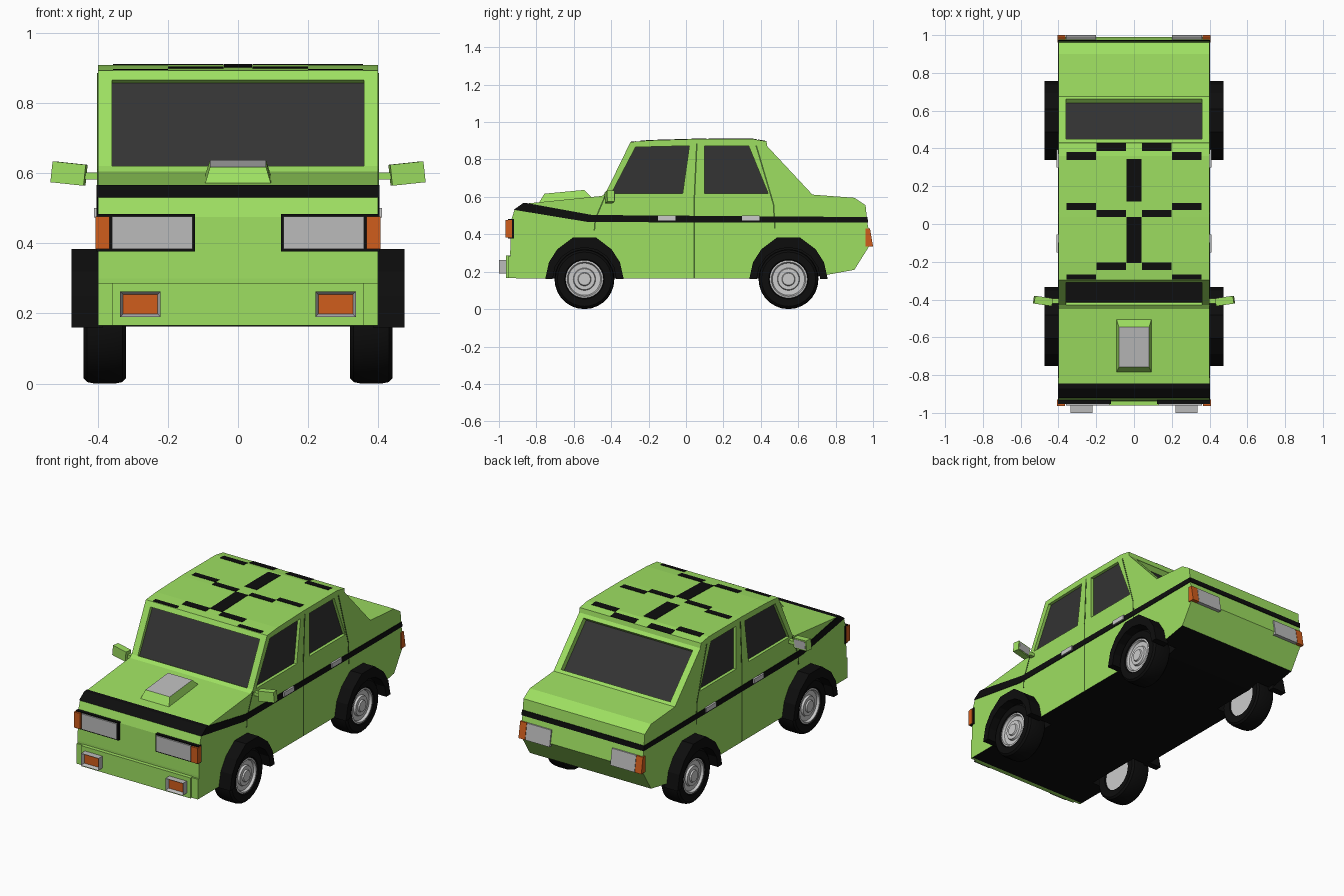
import bpy, bmesh
from math import sin, cos, pi, radians
from mathutils import Vector, Matrix

if "Cube" in bpy.data.objects:
    bpy.data.objects.remove(bpy.data.objects["Cube"])


def mat(name, r, g, b):
    m = bpy.data.materials.new(name)
    m.diffuse_color = (r, g, b, 1)
    m.use_nodes = True
    m.node_tree.nodes["Principled BSDF"].inputs["Base Color"].default_value = m.diffuse_color
    return m


GREEN = mat("green_paint", .34, .74, .12)
BLACK = mat("black_trim", .004, .004, .004)
GLASS = mat("dark_glass", .033, .033, .033)
ORANGE = mat("orange_lens", .63, .11, .012)
SEAM = mat("seam_green", .06, .14, .025)
GREY = mat("grey_metal", .5, .5, .5)


def finish(bm, name, *mats):
    bmesh.ops.recalc_face_normals(bm, faces=bm.faces)
    me = bpy.data.meshes.new(name)
    bm.to_mesh(me)
    bm.free()
    for m in mats:
        me.materials.append(m)
    ob = bpy.data.objects.new(name, me)
    bpy.context.collection.objects.link(ob)
    return ob


def prism(name, pts, x0, x1, *mats):
    """Extrude a (y, z) outline from x0 to x1."""
    bm = bmesh.new()
    f = bm.faces.new([bm.verts.new((x0, y, z)) for y, z in pts])
    r = bmesh.ops.extrude_face_region(bm, geom=[f])
    vs = [v for v in r["geom"] if isinstance(v, bmesh.types.BMVert)]
    bmesh.ops.translate(bm, verts=vs, vec=(x1 - x0, 0, 0))
    return finish(bm, name, *mats)


def box(name, x0, x1, y0, y1, z0, z1, *mats):
    return prism(name, [(y0, z0), (y1, z0), (y1, z1), (y0, z1)], x0, x1, *mats)


def band(p, q, a, b):
    """Quad along p-q, offset to a and b on its left side."""
    p, q = Vector(p), Vector(q)
    d = (q - p).normalized()
    n = Vector((-d.y, d.x))
    return [p + n * a, q + n * a, q + n * b, p + n * b]


def lathe(name, prof, origin, side, *mats):
    """Revolve an (r, x) profile around the x axis."""
    bm = bmesh.new()
    vs = [bm.verts.new((x * side, 0, r)) for r, x in prof]
    es = [bm.edges.new(e) for e in zip(vs, vs[1:])]
    bmesh.ops.spin(bm, geom=vs + es, axis=(1, 0, 0), cent=(0, 0, 0), angle=2 * pi, steps=28)
    bmesh.ops.remove_doubles(bm, verts=bm.verts, dist=1e-5)
    ob = finish(bm, name, *mats)
    ob.location = origin
    bpy.ops.object.select_all(action='DESELECT')
    ob.select_set(True)
    bpy.context.view_layer.objects.active = ob
    bpy.ops.object.shade_smooth_by_angle(angle=radians(35))
    return ob


def cut(target, cutter):
    m = target.modifiers.new("cut", 'BOOLEAN')
    m.operation, m.solver, m.object = 'DIFFERENCE', 'EXACT', cutter
    m.material_mode = 'TRANSFER'
    bpy.context.view_layer.objects.active = target
    bpy.ops.object.modifier_apply(modifier=m.name)
    bpy.data.objects.remove(cutter)


# Body shell with black underside
roof = [(-.297, .893), (-.2, .902), (.037, .909), (.36, .909), (.43, .897)]
body = prism("body", [(-.935, .165), (-.94, .3), (-.935, .475), (-.917, .53), (-.87, .563),
                      (-.45, .605), (-.43, .62)] + roof +
             [(.435, .87), (.676, .612), (.9, .595), (.96, .556), (.97, .46), (.99, .353),
              (.9, .21), (.714, .176), (.65, .162)], -.4, .4, GREEN, BLACK)
for p in body.data.polygons:
    if p.normal.z < -.9:
        p.material_index = 1

# Windscreen and rear window, recessed
for name, p, q, depth in (("windscreen", (-.434, .622), (-.312, .866), .022),
                          ("rear_window", (.45, .852), (.662, .626), .032)):
    cut(body, prism("cutter", band(p, q, -depth, .05), -.36, .36, GREEN))
    prism(name, band(p, q, -depth - .02, -depth + .002), -.359, .359, GLASS)

WHEELS = (("front", -.543), ("rear", .548))
WINDOWS = {"front": [(-.40, .617), (-.27, .866), (.018, .873), (-.018, .617)],
           "rear": [(.1, .617), (.1, .873), (.335, .873), (.44, .617)]}
SEAMS = [[(.045, .165), (.045, .6), (.058, .885)],
         [(-.43, .61), (-.485, .48), (-.49, .42)],
         [(.375, .875), (.468, .56), (.475, .43)]]
half = [(.21, 0), (.19, .09), (.145, .16), (.06, .224)]
ring = half + [(-y, z) for y, z in reversed(half)]

for side, s in (("right", 1), ("left", -1)):
    # Side windows and door handles
    for name, pts in WINDOWS.items():
        cut(body, prism("cutter", pts, .38 * s, .45 * s, GREEN))
        prism(f"{name}_{side}_window", pts, .365 * s, .382 * s, GLASS)
    for name, y in (("front", -.15), ("rear", .3)):
        box(f"{name}_{side}_handle", .39 * s, .411 * s, y, y + .094, .473, .5)
    # Door seams
    for line in SEAMS:
        for p, q in zip(line, line[1:]):
            prism(f"{side}_door_seam", band(p, q, -.004, .004), .39 * s, .4015 * s, SEAM)
    # Wheel wells, flares, tyres and rims
    for name, y in WHEELS:
        circle = [(y + .178 * cos(a * pi / 12), .16 + .178 * sin(a * pi / 12)) for a in range(24)]
        cut(body, prism("cutter", circle, .3 * s, .5 * s, BLACK))
        inner = [(y + .17 * cos(a * pi / 8), .16 + .17 * sin(a * pi / 8)) for a in range(9)]
        outer = [(y + a, .16 + b) for a, b in ring]
        prism(f"{name}_{side}_flare", outer + inner[::-1], .385 * s, .475 * s, BLACK)
        lathe(f"{name}_{side}_tyre", [(.1, .34), (.102, .325), (.145, .32), (.156, .33), (.16, .35),
              (.16, .41), (.156, .43), (.145, .44), (.106, .44), (.1, .43)], (0, y, .16), s, BLACK)
        lathe(f"{name}_{side}_rim", [(0, .335), (.101, .335), (.101, .434), (.092, .436), (.086, .422),
              (.06, .42), (.056, .432), (.036, .432), (.032, .44), (0, .44)], (0, y, .16), s)
    # Headlights with black surround and orange indicator
    box(f"{side}_headlight_surround", .122 * s, .403 * s, -.952, -.92, .377, .483, BLACK)
    box(f"{side}_headlight", .13 * s, .36 * s, -.96, -.93, .384, .477, GREY)
    box(f"{side}_front_indicator", .366 * s, .407 * s, -.964, -.93, .384, .477, ORANGE)
    # Fog lamp: inset face becomes the lens
    fog = box(f"{side}_fog_lamp", .221 * s, .336 * s, -1, -.95, .19, .262, GREY, ORANGE)
    bm = bmesh.new()
    bm.from_mesh(fog.data)
    bm.faces.ensure_lookup_table()
    face = min(bm.faces, key=lambda f: f.calc_center_median().y)
    bmesh.ops.inset_individual(bm, faces=[face], thickness=.012, depth=-.02)
    face.material_index = 1
    bm.to_mesh(fog.data)
    bm.free()
    # Tail lights follow the sloping rear panel
    for name, x0, x1, m in (("tail_light", .2, .36, GREY), ("rear_indicator", .362, .405, ORANGE)):
        prism(f"{side}_{name}", [(.96, .43), (.984, .43), (1, .335), (.96, .335)], x0 * s, x1 * s, m)
    # Door mirror on a short arm
    box(f"{side}_mirror_arm", .39 * s, .445 * s, -.42, -.395, .582, .602, GREEN)
    for name, w, h, y0, y1, m in (("mirror", .048, .03, -.02, .02, GREEN),
                                  ("mirror_glass", .04, .023, .015, .022, GREY)):
        ob = box(f"{side}_{name}", -w, w, y0, y1, -h, h, m)
        ob.location = (.482 * s, -.408, .599)
        ob.rotation_euler = (0, radians(-6) * s, radians(8) * s)

# Waist stripe wrapping round nose and tail
prism("waist_stripe", [(-.921, .531), (-.872, .566), (-.85, .5665), (-.5, .503), (.97, .492),
                       (.974, .462), (-.52, .465)], -.403, .403, BLACK)

# Front bumper
box("front_bumper", -.36, .36, -.962, -.9, .165, .287, GREEN)
box("front_bumper_wrap", -.4, .4, -.95, -.92, .165, .285, GREEN)

# Bonnet scoop with grey top
bm = bmesh.new()
low = [bm.verts.new(c) for c in ((-.1, -.797, .55), (.1, -.797, .55), (.095, -.497, .59), (-.095, -.497, .59))]
top = [bm.verts.new(c) for c in ((-.08, -.757, .617), (.08, -.757, .617), (.08, -.545, .637), (-.08, -.545, .637))]
bm.faces.new(low)
bm.faces.new(top).material_index = 1
for i in range(4):
    j = (i + 1) % 4
    bm.faces.new((low[i], low[j], top[j], top[i]))
finish(bm, "bonnet_scoop", GREEN, GREY)


# Roof markings laid on the roof curve
def roof_z(y):
    for (a, za), (b, zb) in zip(roof, roof[1:]):
        if y <= b:
            return za + (zb - za) * (y - a) / (b - a)
    return roof[-1][1]


def marking(x0, x1, y0, y1):
    ys = [y0] + [p[0] for p in roof if y0 < p[0] < y1] + [y1]
    pts = [(y, roof_z(y) + .002) for y in ys] + [(y, roof_z(y) - .006) for y in reversed(ys)]
    prism("roof_marking", pts, x0, x1, BLACK)


marking(-.04, .04, .12, .344)
marking(-.04, .04, -.206, .037)
for s in (1, -1):
    for x0, y0, y1 in ((.042, .386, .43), (.2, .34, .38), (.2, .074, .11),
                       (.042, .037, .074), (.042, -.243, -.203), (.2, -.293, -.268)):
        marking(x0 * s, (x0 + .157) * s, y0, y1)
